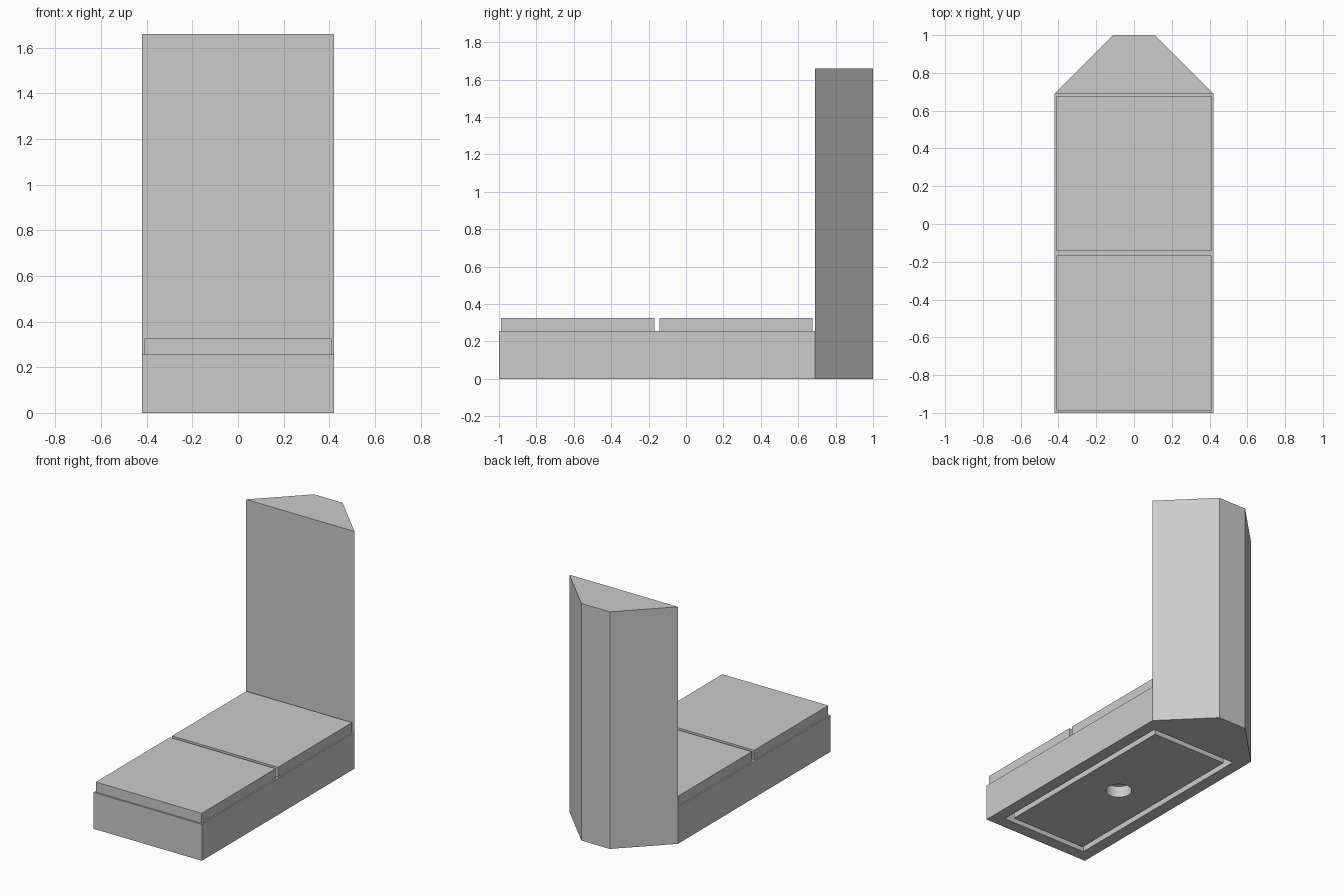
import bpy
import bmesh
import math
from mathutils import Vector

cube = bpy.data.objects.get("Cube")
if cube:
    bpy.data.objects.remove(cube, do_unlink=True)

# Single plain grey
grey = bpy.data.materials.new("plain_grey")
grey.use_nodes = True
colour = (0.6, 0.6, 0.6, 1.0)
grey.diffuse_color = colour
grey.node_tree.nodes["Principled BSDF"].inputs["Base Color"].default_value = colour


def prism(name, outline, z0, z1):
    """Extrude a flat outline from z0 up to z1."""
    bm = bmesh.new()
    face = bm.faces.new([bm.verts.new((x, y, z0)) for x, y in outline])
    top = bmesh.ops.extrude_face_region(bm, geom=[face])["geom"]
    moved = [v for v in top if isinstance(v, bmesh.types.BMVert)]
    bmesh.ops.translate(bm, verts=moved, vec=Vector((0, 0, z1 - z0)))
    bmesh.ops.recalc_face_normals(bm, faces=bm.faces[:])
    mesh = bpy.data.meshes.new(name)
    bm.to_mesh(mesh)
    bm.free()
    mesh.materials.append(grey)
    obj = bpy.data.objects.new(name, mesh)
    bpy.context.collection.objects.link(obj)
    return obj


def rectangle(half, y0, y1):
    return [(-half, y0), (half, y0), (half, y1), (-half, y1)]


def cut(target, cutter):
    """Subtract the cutter from the target and discard it."""
    cutter.hide_render = True
    mod = target.modifiers.new("cut", "BOOLEAN")
    mod.operation = "DIFFERENCE"
    mod.solver = "EXACT"
    mod.object = cutter
    bpy.context.view_layer.objects.active = target
    bpy.ops.object.modifier_apply(modifier=mod.name)
    bpy.data.objects.remove(cutter, do_unlink=True)


HALF, FRONT, JOIN, BACK = 0.42, -1.0, 0.69, 1.0
BASE_TOP, RECESS = 0.255, 0.08
MIDDLE = (FRONT + JOIN) / 2

# Base block
base = prism("base", rectangle(HALF, FRONT, JOIN), 0, BASE_TOP)

# Rectangular groove under the base
outer, inner = 0.085, 0.127
groove = prism("groove_cutter",
               rectangle(HALF - outer, FRONT + outer, JOIN - outer), -0.05, RECESS)
island = prism("island_cutter",
               rectangle(HALF - inner, FRONT + inner, JOIN - inner), -0.1, RECESS + 0.1)
cut(groove, island)
cut(base, groove)

# Round socket in the middle of the underside
circle = [(0.085 * math.cos(math.tau * i / 48),
           MIDDLE + 0.085 * math.sin(math.tau * i / 48)) for i in range(48)]
cut(base, prism("socket_cutter", circle, -0.05, RECESS))
bpy.ops.object.select_all(action="DESELECT")
base.select_set(True)
bpy.context.view_layer.objects.active = base
bpy.ops.object.shade_smooth_by_angle(angle=math.radians(30))

# Two square slabs with a narrow gap between them
for name, y0 in (("front_slab", -0.988), ("rear_slab", -0.143)):
    prism(name, rectangle(0.41, y0, y0 + 0.82), BASE_TOP, 0.325)

# Tall upright with both rear corners cut at an angle
prism("upright", [(-HALF, JOIN), (HALF, JOIN), (0.11, BACK), (-0.11, BACK)], 0, 1.66)
